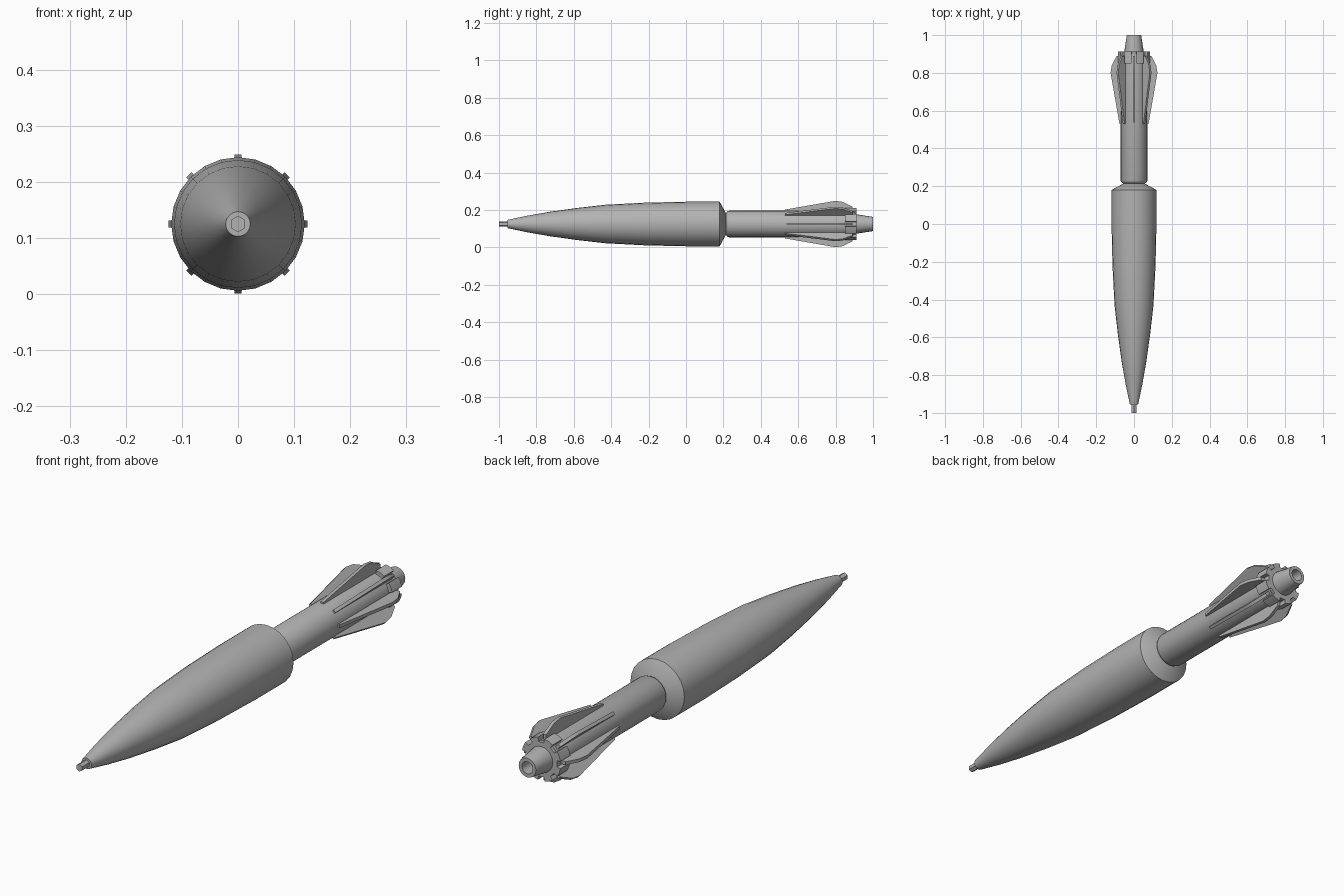
import bpy, bmesh, math
from mathutils import Matrix

if "Cube" in bpy.data.objects:
    bpy.data.objects.remove(bpy.data.objects["Cube"])

AXIS_Z = 0.125
grey = bpy.data.materials.new("plain_grey")
grey.diffuse_color = (0.45, 0.45, 0.45, 1)
grey.use_nodes = True
grey.node_tree.nodes["Principled BSDF"].inputs["Base Color"].default_value = grey.diffuse_color


def finish(bm, name, angle=30):
    """Turn a bmesh into a smooth-by-angle object on the central axis."""
    bmesh.ops.remove_doubles(bm, verts=bm.verts[:], dist=1e-5)
    bmesh.ops.recalc_face_normals(bm, faces=bm.faces[:])
    bmesh.ops.translate(bm, verts=bm.verts[:], vec=(0, 0, AXIS_Z))
    mesh = bpy.data.meshes.new(name)
    bm.to_mesh(mesh)
    bm.free()
    mesh.materials.append(grey)
    obj = bpy.data.objects.new(name, mesh)
    bpy.context.collection.objects.link(obj)
    bpy.ops.object.select_all(action='DESELECT')
    obj.select_set(True)
    bpy.context.view_layer.objects.active = obj
    bpy.ops.object.shade_smooth_by_angle(angle=math.radians(angle))
    return obj


def lathe(name, profile, sides, angle=30):
    """Revolve (y, radius) points around the y axis; end rings are capped."""
    bm = bmesh.new()
    rings = []
    for y, r in profile:
        rings.append([bm.verts.new((r * math.sin(2 * math.pi * i / sides), y,
                                    r * math.cos(2 * math.pi * i / sides)))
                      for i in range(sides)])
    for a, b in zip(rings, rings[1:]):
        for i in range(sides):
            j = (i + 1) % sides
            bm.faces.new((a[i], a[j], b[j], b[i]))
    bm.faces.new(rings[0])
    bm.faces.new(rings[-1])
    return finish(bm, name, angle)


def extrude(bm, points, vec):
    """Solid from a flat outline pushed along vec."""
    face = bm.faces.new([bm.verts.new(p) for p in points])
    out = bmesh.ops.extrude_face_region(bm, geom=[face], use_keep_orig=True)
    verts = [g for g in out["geom"] if isinstance(g, bmesh.types.BMVert)]
    bmesh.ops.translate(bm, verts=verts, vec=vec)
    return list(face.verts) + verts


# Nose tip and pointed main body
lathe("nose_tip", [(-1.0, 0.0145), (-0.945, 0.0145)], 6)
lathe("main_body", [(-0.955, 0.022), (-0.85, 0.044), (-0.73, 0.065),
                    (-0.58, 0.086), (-0.43, 0.103), (-0.22, 0.114),
                    (0.0, 0.119), (0.18, 0.119), (0.215, 0.055)], 24)

# Neck and tail tube with a rounded front edge
lathe("neck", [(0.19, 0.055), (0.225, 0.055)], 24)
lathe("tail_tube", [(0.215, 0.058), (0.22, 0.067), (0.23, 0.071),
                    (0.90, 0.071)], 24, 45)

# Tapered hollow nozzle
lathe("nozzle", [(0.89, 0.051), (0.915, 0.051), (1.0, 0.038),
                 (1.0, 0.024), (0.93, 0.024)], 20)

# Slotted collar: eight teeth between the fins
outline = []
slot = 0.17
for k in range(8):
    a0, a1 = k * math.pi / 4 + slot, (k + 1) * math.pi / 4 - slot
    for a, r in ((a0, 0.07), (a0, 0.086), ((a0 + a1) / 2, 0.086),
                 (a1, 0.086), (a1, 0.07)):
        outline.append((r * math.sin(a), 0.85, r * math.cos(a)))
bm = bmesh.new()
extrude(bm, outline, (0, 0.062, 0))
finish(bm, "slotted_collar")

# Eight thin swept fins
half = 0.0065
fin = [(0.53, 0.06), (0.53, 0.077), (0.80, 0.124), (0.84, 0.118),
       (0.89, 0.092), (0.89, 0.06)]
for k in range(8):
    bm = bmesh.new()
    verts = extrude(bm, [(-half, y, r) for y, r in fin], (2 * half, 0, 0))
    bmesh.ops.rotate(bm, verts=verts, cent=(0, 0, 0),
                     matrix=Matrix.Rotation(k * math.pi / 4, 3, 'Y'))
    finish(bm, "fin_%d" % (k + 1), 20)
